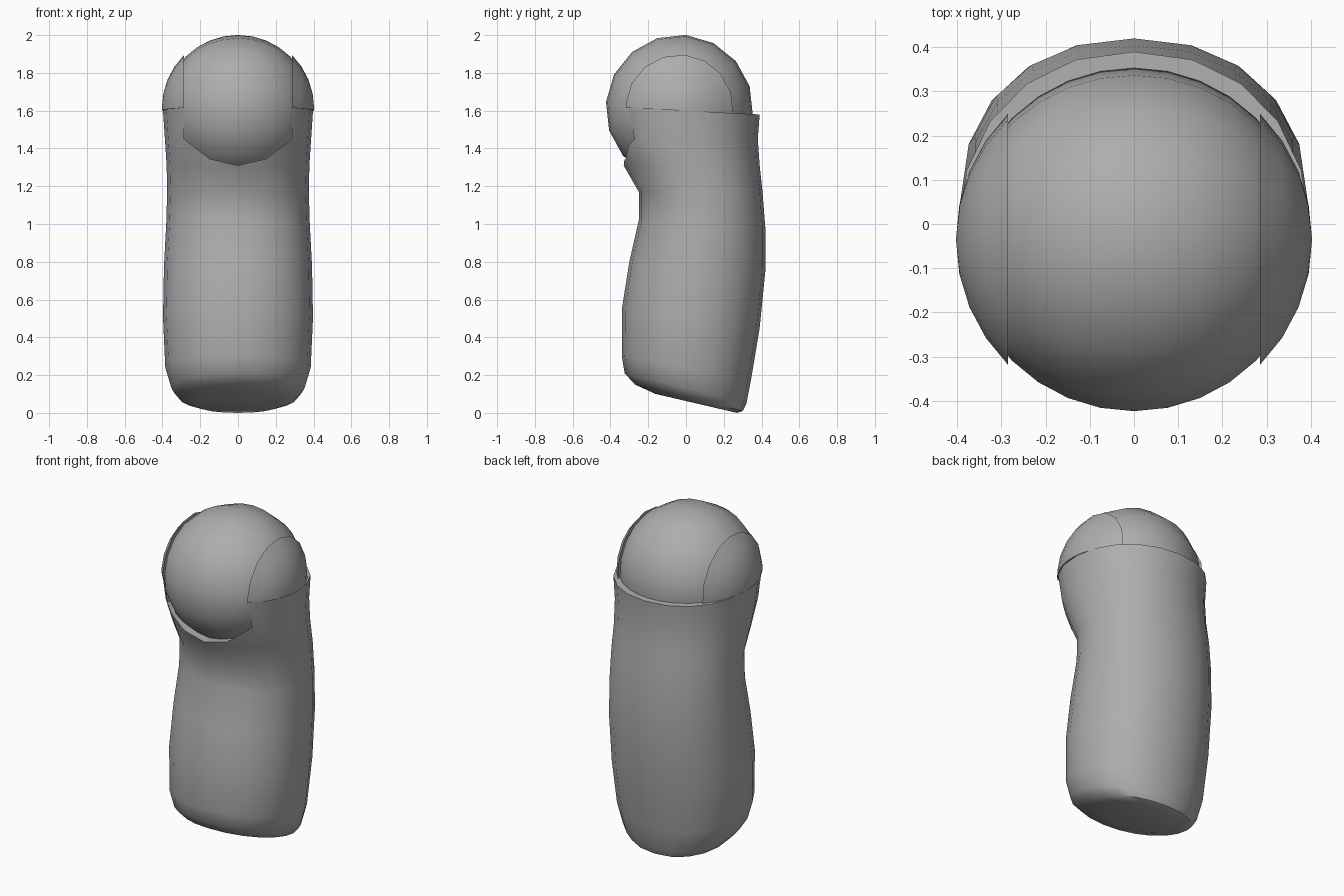
import bpy, bmesh, math
from mathutils import Matrix, Vector

cube = bpy.data.objects.get("Cube")
if cube:
    bpy.data.objects.remove(cube, do_unlink=True)

grey = bpy.data.materials.new("plain grey")
grey.use_nodes = True
colour = (0.42, 0.42, 0.42, 1)
grey.diffuse_color = colour
grey.node_tree.nodes["Principled BSDF"].inputs["Base Color"].default_value = colour

BALL = Vector((0, -0.035, 1.612))
SLOT = 0.285           # half width of the opening for the ball
RIM = Vector((0, -0.015, 1.6))
RIM_UP = Vector((0, 0.049, 1))


def finish(bm, name):
    bmesh.ops.recalc_face_normals(bm, faces=bm.faces)
    mesh = bpy.data.meshes.new(name)
    bm.to_mesh(mesh)
    bm.free()
    mesh.materials.append(grey)
    obj = bpy.data.objects.new(name, mesh)
    bpy.context.collection.objects.link(obj)
    return obj


def smooth(obj, degrees):
    bpy.ops.object.select_all(action='DESELECT')
    obj.select_set(True)
    bpy.context.view_layer.objects.active = obj
    bpy.ops.object.shade_smooth_by_angle(angle=math.radians(degrees))


def slice_off(bm, point, normal):
    """Remove what lies beyond the plane and close the cut."""
    geom = bm.verts[:] + bm.edges[:] + bm.faces[:]
    cut = bmesh.ops.bisect_plane(bm, geom=geom, plane_co=point, plane_no=normal,
                                 clear_outer=True)["geom_cut"]
    edges = [e for e in cut if isinstance(e, bmesh.types.BMEdge)]
    bmesh.ops.holes_fill(bm, edges=edges, sides=0)


def ball_mesh(radius):
    """Sphere with its poles on the x axis, tipped slightly back."""
    bm = bmesh.new()
    turn = (Matrix.Translation(BALL) @ Matrix.Rotation(math.radians(-5), 4, 'X')
            @ Matrix.Rotation(math.pi / 2, 4, 'Y'))
    bmesh.ops.create_uvsphere(bm, u_segments=16, v_segments=16, radius=radius, matrix=turn)
    return bm


# Body: tilted oval rings given as front y, front z, back y, back z, half width
rings = [
    (-0.16, 0.10, 0.27, 0.00, 0.23),
    (-0.27, 0.15, 0.30, 0.01, 0.31),
    (-0.325, 0.21, 0.32, 0.05, 0.352),
    (-0.34, 0.30, 0.345, 0.18, 0.385),
    (-0.338, 0.56, 0.39, 0.45, 0.397),
    (-0.30, 0.80, 0.42, 0.75, 0.392),
    (-0.25, 1.02, 0.42, 0.98, 0.38),
    (-0.25, 1.17, 0.405, 1.17, 0.375),
    (-0.33, 1.31, 0.39, 1.31, 0.378),
    (-0.39, 1.45, 0.38, 1.45, 0.387),
    (-0.42, 1.62, 0.39, 1.58, 0.397),
]
SIDES = 20
bm = bmesh.new()
loops = []
for fy, fz, by, bz, half in rings:
    loop = []
    for i in range(SIDES):
        a = 2 * math.pi * i / SIDES
        s, c = math.sin(a), math.cos(a)
        x = half * math.copysign(abs(s) ** 0.93, s)
        t = (1 + math.copysign(abs(c) ** 0.93, c)) / 2
        loop.append(bm.verts.new((x, fy + (by - fy) * t, fz + (bz - fz) * t)))
    loops.append(loop)
for low, high in zip(loops, loops[1:]):
    for i in range(SIDES):
        j = (i + 1) % SIDES
        bm.faces.new((low[i], low[j], high[j], high[i]))
bm.faces.new(loops[0])
bm.faces.new(loops[-1])
body = finish(bm, "body")

# Opening in the front of the body that the ball looks out of
outline = [(-SLOT, 1.8), (-SLOT, 1.45), (-0.15, 1.345), (0, 1.31),
           (0.15, 1.345), (SLOT, 1.45), (SLOT, 1.8)]
bm = bmesh.new()
face = bm.faces.new([bm.verts.new((x, -0.7, z)) for x, z in outline])
extruded = bmesh.ops.extrude_face_region(bm, geom=[face])["geom"]
bmesh.ops.translate(bm, vec=(0, 0.6, 0),
                    verts=[v for v in extruded if isinstance(v, bmesh.types.BMVert)])
cutter = finish(bm, "opening_cutter")
cutter.hide_render = True
opening = body.modifiers.new("opening", 'BOOLEAN')
opening.operation = 'DIFFERENCE'
opening.solver = 'EXACT'
opening.object = cutter
bpy.context.view_layer.objects.active = body
body.select_set(True)
bpy.ops.object.modifier_apply(modifier="opening")
bpy.data.objects.remove(cutter, do_unlink=True)
smooth(body, 40)

# Ball: the middle slice of a sphere
bm = ball_mesh(0.39)
for side in (-1, 1):
    slice_off(bm, (side * SLOT, 0, 0), (side, 0, 0))
smooth(finish(bm, "ball"), 30)

# Side domes: slightly larger sphere, kept outside the slot and above the rim
for side, name in ((1, "left_dome"), (-1, "right_dome")):
    bm = ball_mesh(0.403)
    slice_off(bm, (side * SLOT, 0, 0), (-side, 0, 0))
    slice_off(bm, RIM, -RIM_UP)
    smooth(finish(bm, name), 30)
